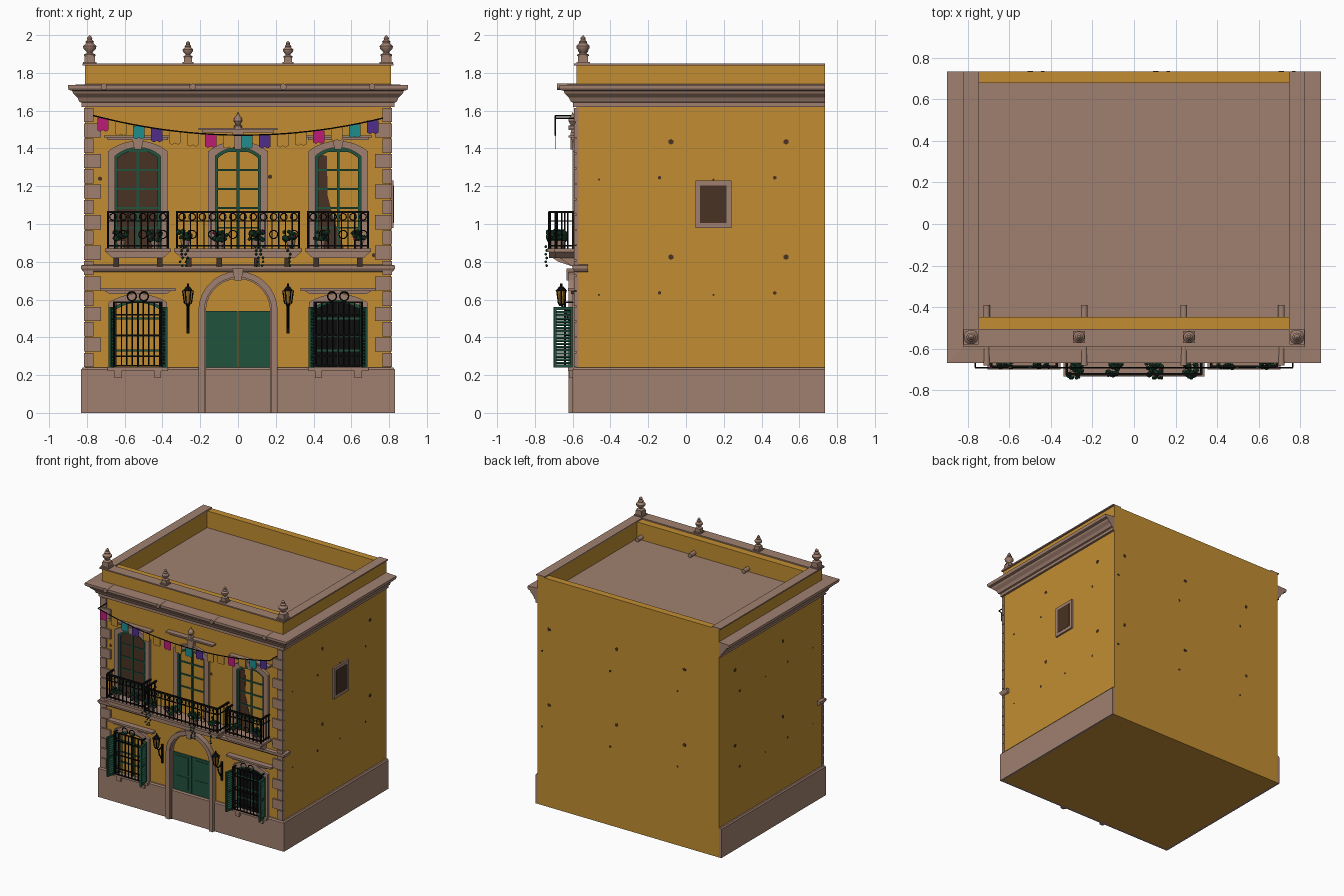
import bpy, bmesh, math, random
from mathutils import Vector, Matrix

if "Cube" in bpy.data.objects:
    bpy.data.objects.remove(bpy.data.objects["Cube"])
random.seed(4)

def mat(name, r, g, b):
    m = bpy.data.materials.new(name)
    m.diffuse_color = (r, g, b, 1)
    m.use_nodes = True
    m.node_tree.nodes["Principled BSDF"].inputs["Base Color"].default_value = m.diffuse_color
    return m
OCHRE = mat("ochre_plaster", .54, .27, .032)
STONE = mat("stone", .352, .216, .162)
GREEN = mat("painted_green", .015, .085, .048)
IRON = mat("black_iron", .004, .004, .004)
DARK = mat("dark_brown", .065, .032, .018)
LEAF = mat("leaf_green", .012, .06, .03)
TEAL = mat("teal_paper", .013, .27, .27)
PINK = mat("magenta_paper", .5, .012, .18)
VIOLET = mat("violet_paper", .08, .026, .26)

WALL = -.58  # front wall plane

def part(name, m, build, smooth=False):
    bm = bmesh.new()
    build(bm)
    bmesh.ops.recalc_face_normals(bm, faces=bm.faces)
    me = bpy.data.meshes.new(name)
    bm.to_mesh(me); bm.free()
    me.materials.append(m)
    ob = bpy.data.objects.new(name, me)
    bpy.context.collection.objects.link(ob)
    if smooth:
        bpy.context.view_layer.objects.active = ob
        ob.select_set(True)
        bpy.ops.object.shade_smooth_by_angle(angle=math.radians(40))
        ob.select_set(False)
    return ob

def box(bm, x0, x1, y0, y1, z0, z1):
    M = Matrix.Translation(((x0+x1)/2, (y0+y1)/2, (z0+z1)/2)) @ Matrix.Diagonal((x1-x0, y1-y0, z1-z0, 1))
    return bmesh.ops.create_cube(bm, size=1, matrix=M)["verts"]

def rod(bm, p, q, r, n=6, r2=None):
    p, q = Vector(p), Vector(q)
    M = Matrix.Translation((p+q)/2) @ (q-p).to_track_quat('Z', 'Y').to_matrix().to_4x4()
    bmesh.ops.create_cone(bm, cap_ends=True, segments=n, radius1=r, radius2=r if r2 is None else r2, depth=(q-p).length, matrix=M)

def loft(bm, rings, closed=True):
    vs = [[bm.verts.new(p) for p in r] for r in rings]
    n = len(vs[0])
    for a, b in zip(vs, vs[1:]):
        for i in range(n if closed else n-1):
            j = (i+1) % n
            bm.faces.new((a[i], a[j], b[j], b[i]))
    return vs

def prism(bm, pts, y0, y1):  # xz outline pushed along y
    vs = loft(bm, [[(x, y, z) for x, z in pts] for y in (y0, y1)])
    bm.faces.new(vs[0]); bm.faces.new(vs[1])

def lathe(bm, x, y, prof, n=12):
    loft(bm, [[(x+max(r, .0005)*math.cos(2*math.pi*i/n), y+max(r, .0005)*math.sin(2*math.pi*i/n), z)
               for i in range(n)] for r, z in prof])

def ring(bm, x, y, z, R, r=.003, n=12):
    pts = [(x+R*math.cos(2*math.pi*i/n), y, z+R*math.sin(2*math.pi*i/n)) for i in range(n)]
    for i in range(n):
        rod(bm, pts[i], pts[(i+1) % n], r, 4)

def wrap(bm, prof, yb):  # moulding around left, front and right walls
    vs = loft(bm, [[(.81+d, yb, z), (.81+d, WALL-d, z), (-.81-d, WALL-d, z), (-.81-d, yb, z)] for d, z in prof], False)
    for i in (0, 3):
        bm.faces.new([r[i] for r in vs])

def arch(cx, w, z0, zs, rise, n=14):
    R = (w*w+rise*rise)/(2*rise)
    a = math.asin(min(1, w/R))
    arc = [(cx+R*math.sin(t), zs+rise-R+R*math.cos(t)) for t in (-a+2*a*i/n for i in range(n+1))]
    return [(cx-w, z0)]+arc+[(cx+w, z0)]

def band(bm, a, b, y0, y1):  # frame between two arch outlines
    vs = loft(bm, [[(x, y, z) for (x, z), y in zip(pair, (y0, y0))] + [(x, y1, z) for x, z in reversed(pair)]
                   for pair in zip(a, b)])
    bm.faces.new(vs[0]); bm.faces.new(vs[-1])

# --- main walls, roof, mouldings
def walls(bm):
    box(bm, -.81, .81, WALL, .735, 0, 1.7)
    box(bm, -.81, .81, WALL, -.448, 1.7, 1.84)
    box(bm, -.81, .81, .68, .735, 1.7, 1.84)
    for s in (-1, 1):
        box(bm, *sorted((s*.81, s*.752)), -.448, .68, 1.7, 1.84)
part("walls", OCHRE, walls)
part("roof_floor", STONE, lambda bm: box(bm, -.752, .752, -.448, .68, 1.7, 1.705))
part("cornice", STONE, lambda bm: wrap(bm, [(0, 1.62), (.018, 1.62), (.018, 1.643), (.03, 1.647), (.04, 1.67), (.062, 1.69),
     (.068, 1.705), (.086, 1.71), (.09, 1.72), (.09, 1.735), (0, 1.74)], .735))
part("base_course", STONE, lambda bm: wrap(bm, [(0, 0), (.02, 0), (.02, .23), (.012, .24), (0, .24)], .735))
part("belt_course", STONE, lambda bm: wrap(bm, [(0, .745), (.012, .75), (.022, .765), (.022, .78), (0, .785)], -.52))
def coping(bm):
    box(bm, -.824, .824, -.592, -.506, 1.84, 1.85)
    for s in (-1, 1):
        box(bm, *sorted((s*.824, s*.747)), -.506, .735, 1.84, 1.85)
part("parapet_coping", STONE, coping)
def quoins(bm):
    for s in (-1, 1):
        for i in range(17):
            z = .24+i*.081
            box(bm, *sorted((s*.815, s*(.725 if i % 2 else .765))), WALL-.014, -.57, z+.003, z+.078)
part("quoins", STONE, quoins)
def finials(bm):
    for x, k in ((-.785, 1), (-.265, .8), (.265, .8), (.785, 1)):
        box(bm, x-.036*k, x+.036*k, -.545-.036*k, -.545+.036*k, 1.85, 1.858)
        box(bm, x-.027*k, x+.027*k, -.545-.027*k, -.545+.027*k, 1.858, 1.85+.04*k)
        lathe(bm, x, -.545, [(r*k, 1.85+h*k) for r, h in ((.031, .04), (.031, .047), (.014, .055), (.018, .063), (.034, .08),
              (.035, .092), (.02, .108), (.022, .115), (.012, .125), (.014, .135), (0, .15))])
part("roof_finials", STONE, finials, True)
part("rain_spouts", STONE, lambda bm: [rod(bm, (x, -.39, 1.727), (x, -.682, 1.727), .017, 10) for x in (-.71, -.24, .24, .71)], True)

# --- side window
part("side_window_frame", STONE, lambda bm: box(bm, .8, .824, .05, .24, .98, 1.23))
part("side_window_pane", DARK, lambda bm: box(bm, .82, .826, .075, .215, 1.005, 1.205))

# --- door
def door_surround(bm):
    band(bm, arch(0, .178, 0, .54, .178), arch(0, .21, 0, .54, .21), -.57, -.622)
    band(bm, arch(0, .17, 0, .54, .17), arch(0, .185, 0, .54, .185), -.57, -.61)
    prism(bm, [(-.018, .7), (.018, .7), (.03, .765), (-.03, .765)], -.57, -.632)
part("door_surround", STONE, door_surround)
def door(bm):
    for s in (-1, 1):
        box(bm, *sorted((s*.002, s*.17)), -.588, -.57, .23, .54)
        for z0, z1 in ((.26, .36), (.38, .52)):
            box(bm, *sorted((s*.03, s*.145)), -.592, -.58, z0, z1)
part("door_leaves", GREEN, door)

# --- windows
XS = (-.53, 0, .53)
def upper_frames(bm):
    for x in XS:
        top = 1.485 if x == 0 else 1.445
        band(bm, arch(x, .12, .87, 1.36, .045), arch(x, .158, .87, 1.385, .055), -.57, -.602)
        prism(bm, [(x-.018, 1.395), (x+.018, 1.395), (x+.03, top), (x-.03, top)], -.57, -.612)
        w = .21 if x == 0 else .18
        box(bm, x-w+.02, x+w-.02, -.61, -.57, top, top+.012)
        box(bm, x-w, x+w, -.622, -.57, top+.012, top+.024)
    lathe(bm, 0, -.6, [(.022, 1.509), (.022, 1.52), (.01, 1.525), (.023, 1.545), (.02, 1.56), (.008, 1.575), (0, 1.592)])
part("upper_window_frames", STONE, upper_frames)
def lower_frames(bm):
    for x in (-.53, .53):
        band(bm, arch(x, .125, .24, .56, .035), arch(x, .155, .24, .585, .045), -.57, -.602)
        box(bm, x-.16, x+.16, -.625, -.57, .222, .242)
        prism(bm, [(x-.15, .63), (x+.15, .63), (x+.175, .645), (x-.175, .645)], -.57, -.61)
        box(bm, x-.2, x+.2, -.625, -.57, .645, .66)
        for d in (-.105, .105):
            box(bm, x+d-.018, x+d+.018, -.618, -.57, .185, .222)
part("lower_window_frames", STONE, lower_frames)
part("upper_left_pane", DARK, lambda bm: prism(bm, arch(-.53, .12, .87, 1.36, .045), -.57, -.583))
part("upper_right_curtain", DARK, lambda bm: prism(bm, [(.415, .87), (.56, .87), (.5, 1.05), (.475, 1.15), (.47, 1.36), (.43, 1.37), (.415, 1.3)], -.57, -.583))
part("lower_right_pane", IRON, lambda bm: prism(bm, arch(.53, .125, .24, .56, .035), -.57, -.583))
def sashes(bm):
    for x in XS:
        band(bm, arch(x, .105, .87, 1.35, .04), arch(x, .121, .87, 1.36, .045), -.57, -.593)
        box(bm, x-.007, x+.007, -.59, -.57, .87, 1.4)
        for z in (.98, 1.085, 1.185, 1.285, 1.385):
            box(bm, x-.115, x+.115, -.588, -.57, z-.005, z+.005)
    for x in (-.53, .53):
        band(bm, arch(x, .112, .24, .55, .033), arch(x, .126, .24, .56, .036), -.57, -.593)
        box(bm, x-.006, x+.006, -.59, -.57, .24, .59)
        for z in (.33, .41, .5):
            box(bm, x-.12, x+.12, -.588, -.57, z-.005, z+.005)
part("window_sashes", GREEN, sashes)
def shutters(bm):  # louvred, swung open
    for x in (-.53, .53):
        for s in (-1, 1):
            vs = []
            for y0, y1, z0, z1 in ((-.1, -.088, .24, .56), (-.012, 0, .24, .56), (-.088, -.012, .24, .255), (-.088, -.012, .545, .56), (-.088, -.012, .39, .403)):
                vs += box(bm, -.007, .007, y0, y1, z0, z1)
            for i in range(17):
                z = .264+i*.0168
                sl = box(bm, -.008, .008, -.089, -.011, z-.0022, z+.0022)
                bmesh.ops.rotate(bm, verts=sl, cent=(0, 0, z), matrix=Matrix.Rotation(.6, 3, 'Y'))
                vs += sl
            bmesh.ops.rotate(bm, verts=vs, cent=(0, 0, 0), matrix=Matrix.Rotation(s*.2, 3, 'Z'))
            bmesh.ops.translate(bm, verts=vs, vec=(x+s*.13, -.602, 0))
part("window_shutters", GREEN, shutters)
def grilles(bm):
    for x in (-.53, .53):
        for i in range(9):
            rod(bm, (x-.116+i*.029, -.64, .245), (x-.116+i*.029, -.64, .59), .0042)
        for z in (.25, .3, .41, .52, .585):
            box(bm, x-.13, x+.13, -.644, -.636, z-.004, z+.004)
            for s in (-1, 1):
                box(bm, x+s*.126-.004, x+s*.126+.004, -.64, -.58, z-.004, z+.004)
        for s in (-1, 1):
            ring(bm, x+s*.032, -.64, .617, .024, .004)
            rod(bm, (x+s*.126, -.64, .245), (x+s*.126, -.64, .59), .006)
part("window_grilles", IRON, grilles)

# --- balconies: centre, half width, front edge
BALC = ((-.53, .175, -.7), (0, .34, -.735), (.53, .175, -.7))
def slabs(bm):
    for x, w, y in BALC:
        box(bm, x-w, x+w, y, -.57, .852, .87)
        prism(bm, [(x-w+.04, .82), (x+w-.04, .82), (x+w-.005, .852), (x-w+.005, .852)], y+.01, -.57)
        for d in ((-.26, -.1, .1, .26) if x == 0 else (-.115, .115)):
            vs = loft(bm, [[(x+d+e, a, z) for a, z in ((-.57, .765), (-.6, .775), (y+.06, .8), (y+.03, .82), (-.57, .82))] for e in (-.015, .015)])
            bm.faces.new(vs[0]); bm.faces.new(vs[1])
part("balcony_slabs", STONE, slabs)
def railings(bm):
    for x, w, y in BALC:
        w -= .017; y += .012
        for z, t in ((.885, .004), (1.015, .003), (1.063, .006)):
            box(bm, x-w, x+w, y-t, y+t, z-t, z+t)
            for s in (-1, 1):
                box(bm, x+s*w-t, x+s*w+t, y, WALL, z-t, z+t)
        n = round(2*w/.036)
        for i in range(n+1):
            bx = x-w+2*w*i/n
            rod(bm, (bx, y, .87), (bx, y, 1.063), .007 if i in (0, n) else .0038)
        m = round(2*w/.055)
        for i in range(m):
            rx = x-w+2*w*(i+.5)/m
            ring(bm, rx, y, 1.038, .018, .003, 10)
            if i % 2:
                ring(bm, rx, y, .945, .022, .003, 10)
        for s in (-1, 1):
            for k in (1, 2, 3):
                yy = y+(WALL-y)*k/3.5
                rod(bm, (x+s*w, yy, .87), (x+s*w, yy, 1.063), .0038)
part("balcony_railings", IRON, railings)

# --- potted plants
POTS = [(-.62, -.665), (-.44, -.665), (.44, -.665), (.64, -.665), (-.28, -.7), (-.095, -.7), (.095, -.7), (.28, -.7)]
part("flower_pots", STONE, lambda bm: [rod(bm, (x, y, .87), (x, y, .912), .018, 10, .026) for x, y in POTS], True)
def clumps(bm, count, size, spread):
    for x, y in POTS:
        for _ in range(count):
            p = Vector((x+random.uniform(-1, 1)*spread, y+random.uniform(-.8, .8)*spread, .935+random.uniform(-.6, .7)*spread))
            bmesh.ops.create_icosphere(bm, subdivisions=1, radius=size*random.uniform(.7, 1.2), matrix=Matrix.Translation(p))
def foliage(bm):
    clumps(bm, 16, .014, .036)
    for x in (-.3, -.27, .1, .125, .27):
        for i in range(6):
            M = Matrix.Translation((x+random.uniform(-.008, .008), -.742+.004*(i % 2), .88-i*.02))
            bmesh.ops.create_icosphere(bm, subdivisions=1, radius=.008, matrix=M)
part("plant_foliage", LEAF, foliage)
part("plant_flowers", PINK, lambda bm: clumps(bm, 2, .007, .04))

# --- lanterns
def lantern_iron(bm):
    for x in (-.265, .265):
        box(bm, x-.007, x+.007, -.592, -.57, .42, .57)
        for a, b in (((-.59, .45), (-.625, .5)), ((-.625, .5), (-.635, .54)), ((-.635, .54), (-.66, .572)), ((-.59, .55), (-.635, .54))):
            rod(bm, (x, *a), (x, *b), .005)
        rod(bm, (x, -.66, .565), (x, -.66, .58), .01, 6, .018)
        rod(bm, (x, -.66, .645), (x, -.66, .67), .032, 6, .01)
        rod(bm, (x, -.66, .67), (x, -.66, .685), .006)
        for k in range(6):
            c, s = math.cos(k*math.pi/3), math.sin(k*math.pi/3)
            rod(bm, (x+.018*c, -.66+.018*s, .578), (x+.028*c, -.66+.028*s, .647), .0035, 4)
part("lantern_ironwork", IRON, lantern_iron)
part("lantern_glass", OCHRE, lambda bm: [rod(bm, (x, -.66, .579), (x, -.66, .646), .015, 6, .024) for x in (-.265, .265)])

# --- bunting
def sag(x):
    return 1.47+.165*x*x-.009*x
def cord(bm):
    xs = [-.765+1.53*i/24 for i in range(25)]
    for a, b in zip(xs, xs[1:]):
        rod(bm, (a, -.692, sag(a)), (b, -.692, sag(b)), .004, 5)
    for x in (-.765, .765):
        rod(bm, (x, -.692, sag(x)), (x, WALL, sag(x)), .004, 5)
part("bunting_cord", IRON, cord)
FLAGS = "POTVOOPOTVOOPOTV"
for key, m in (("P", PINK), ("O", OCHRE), ("T", TEAL), ("V", VIOLET)):
    def flags(bm):
        for i, c in enumerate(FLAGS):
            if c == key:
                x = -.715+i*.0952
                z = sag(x)
                prism(bm, [(x-.03, z), (x+.03, z), (x+.03, z-.063), (x+.015, z-.072), (x, z-.063), (x-.015, z-.072), (x-.03, z-.063)], -.694, -.69)
    part(m.name.replace("paper", "flags").replace("plaster", "flags"), m, flags)

# --- chipped plaster marks
def marks(bm):
    def chip(p, axis, r):
        n = Vector(axis)
        rod(bm, Vector(p)-n*.002, Vector(p)+n*.002, r, 6)
    for z in (1.435, .825):
        for dz, r, dy in ((0, .015, 0), (-.19, .01, -.06)):
            for s in (-1, 1):
                for y in (-.08, .53):
                    chip((s*.81, y+dy, z+dz), (1, 0, 0), r)
                for y in (-.46, .145):
                    chip((s*.81, y, z-.2), (1, 0, 0), .006)
            for x in (.71, .105, -.5):
                chip((x-dy, .735, z+dz), (0, 1, 0), r)
    for x, z in ((-.73, 1.24), (.17, 1.25), (.72, .835)):
        chip((x, WALL, z), (0, 1, 0), .012)
part("plaster_chips", DARK, marks)
